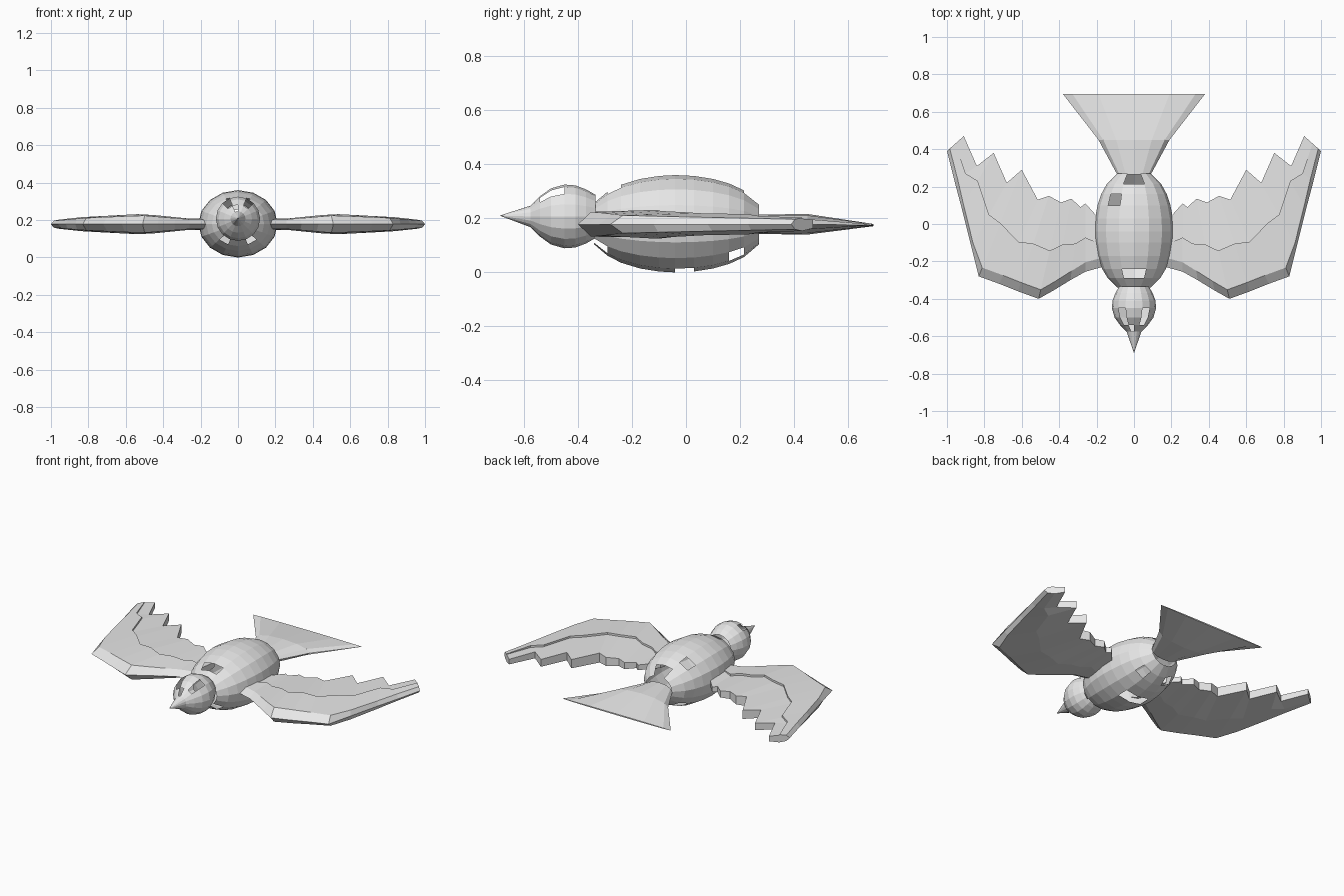
import bpy, bmesh, math
from mathutils import Vector

if "Cube" in bpy.data.objects:
    bpy.data.objects.remove(bpy.data.objects["Cube"])

grey = bpy.data.materials.new("light_grey")
grey.diffuse_color = (0.8, 0.8, 0.8, 1)
grey.use_nodes = True
grey.node_tree.nodes["Principled BSDF"].inputs["Base Color"].default_value = grey.diffuse_color


def loft(name, loops, caps=(False, False), holes=()):
    """Skin closed loops of points, leaving out the (ring, side) faces in holes."""
    bm = bmesh.new()
    rings = [[bm.verts.new(p) for p in loop] for loop in loops]
    n = len(rings[0])
    for i in range(len(rings) - 1):
        a, b = rings[i], rings[i + 1]
        for j in range(n):
            if (i, j) not in holes:
                k = (j + 1) % n
                bm.faces.new((a[j], a[k], b[k], b[j]))
    if caps[0]:
        bm.faces.new(rings[0])
    if caps[1]:
        bm.faces.new(rings[-1][::-1])
    bmesh.ops.remove_doubles(bm, verts=bm.verts, dist=0.0005)
    bmesh.ops.recalc_face_normals(bm, faces=bm.faces)
    me = bpy.data.meshes.new(name)
    bm.to_mesh(me)
    bm.free()
    me.materials.append(grey)
    ob = bpy.data.objects.new(name, me)
    bpy.context.collection.objects.link(ob)
    return ob


def oval(y, rx, rz, z, n=16):
    return [(rx * math.cos(2 * math.pi * j / n), y,
             z + rz * math.sin(2 * math.pi * j / n)) for j in range(n)]


# Body: faceted ellipsoid, open at both ends, with missing panels
body = [(-.34, .09), (-.29, .14), (-.24, .17), (-.17, .195), (-.10, .208), (-.04, .212),
        (.03, .208), (.10, .195), (.16, .175), (.215, .145), (.27, .09)]
loft("body", [oval(y, r, r * .85, .18) for y, r in body],
     holes={(1, 3), (1, 4), (9, 3), (9, 4), (7, 5), (5, 11), (5, 12),
            (8, 13), (8, 10), (0, 13), (0, 10)})

# Head with eye openings
head = [(-.575, .04), (-.54, .075), (-.50, .104), (-.45, .118), (-.41, .115),
        (-.37, .10), (-.335, .08)]
loft("head", [oval(y, r, r, .207) for y, r in head],
     holes={(1, 2), (1, 5), (2, 2), (2, 5), (0, 4)})

# Beak
loft("beak", [oval(-.575, .04, .04, .207), oval(-.69, 0, 0, .21)])

# Tail: flares out into a thin edge
loft("tail", [oval(.265, .09, .036, .178, 12), oval(.45, .19, .038, .178, 12),
              oval(.695, .38, .004, .175, 12)], caps=(True, True))

# Wings: matching points along the leading edge and the toothed trailing edge
lead = [(.17, -.23), (.26, -.255), (.34, -.30), (.43, -.355), (.51, -.40), (.62, -.36),
        (.72, -.32), (.83, -.28), (.87, -.12), (.92, .08), (.96, .23), (1.0, .39)]
trail = [(.17, .01), (.26, .11), (.285, .09), (.335, .135), (.39, .115), (.455, .15),
         (.515, .13), (.60, .29), (.68, .22), (.75, .38), (.84, .31), (.91, .47)]
thick = [(.0, .03), (.26, .03), (.51, .055), (.83, .038), (1.0, .02)]


def half_thickness(x):
    for (x0, h0), (x1, h1) in zip(thick, thick[1:]):
        if x <= x1:
            return h0 + (h1 - h0) * (x - x0) / (x1 - x0)
    return thick[-1][1]


def wing_section(i):
    a, b = Vector(lead[i]), Vector(trail[i])
    bevel = a + (b - a).normalized() * (.05 if i < 8 else .02)
    mid = a.lerp(b, .5)
    step = .012 if 0 < i < 11 else .004

    def at(p, k, dz=0):
        return (p.x, p.y, .178 + half_thickness(p.x) * k + dz)
    return [at(a, 0), at(bevel, .85), at(mid, 1), at(mid, 1, -step),
            at(b, .6), at(b, -.5), at(mid, -1), at(bevel, -.85)]


wings = loft("wings", [wing_section(i) for i in range(12)], caps=(True, True))
wings.modifiers.new("mirror", 'MIRROR').use_clip = False
